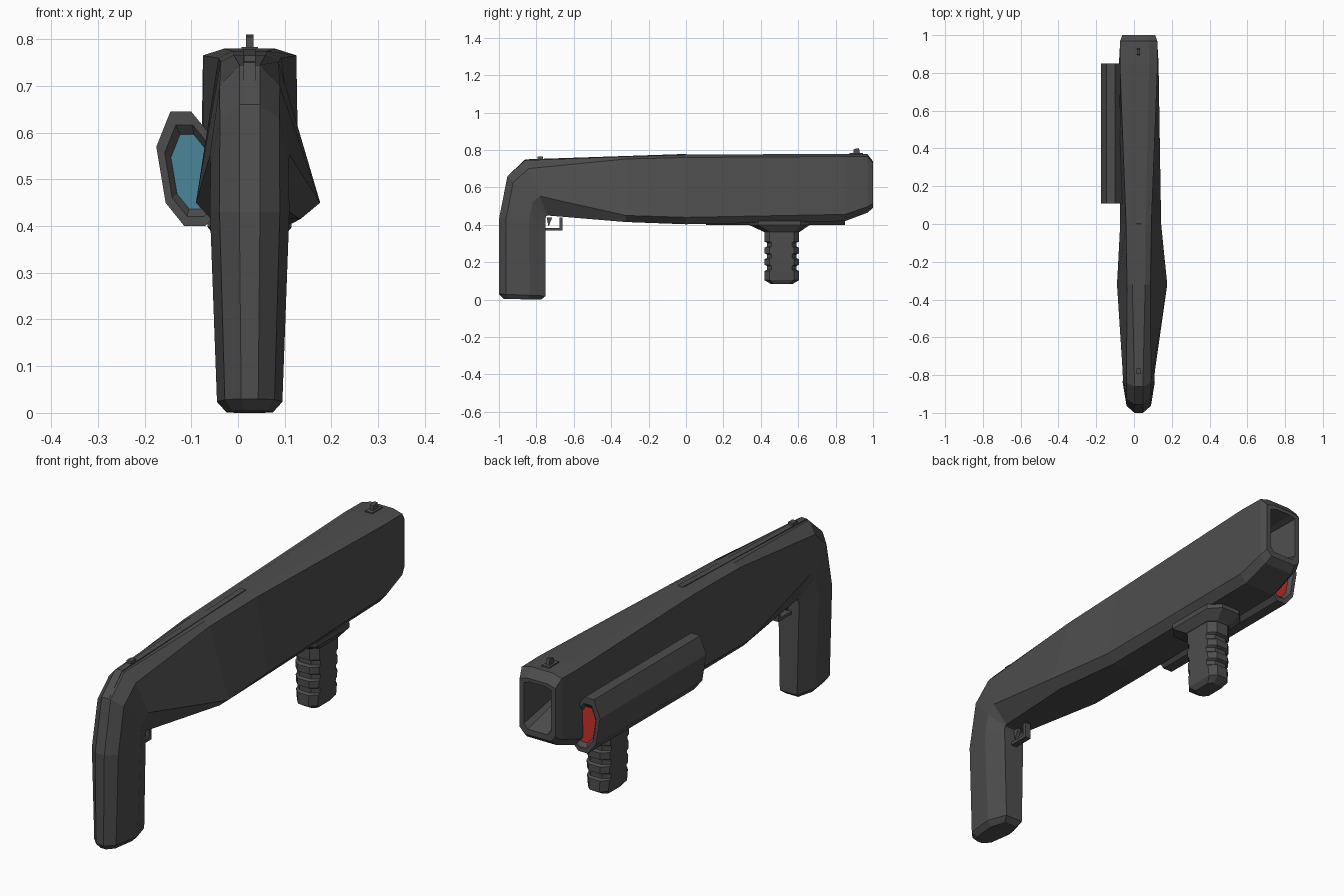
import bpy, bmesh
from mathutils import Vector

if "Cube" in bpy.data.objects:
    bpy.data.objects.remove(bpy.data.objects["Cube"])

X0 = 0.025  # centre plane of the main body


def material(name, rgb):
    m = bpy.data.materials.new(name)
    m.diffuse_color = (*rgb, 1)
    m.use_nodes = True
    m.node_tree.nodes["Principled BSDF"].inputs["Base Color"].default_value = m.diffuse_color
    return m


DARK = material("dark_grey", (0.075, 0.075, 0.075))
BLUE = material("blue_panel", (0.07, 0.24, 0.32))
RED = material("red_panel", (0.6, 0.03, 0.02))


def loft(name, rings, mats=(DARK,), caps=(0, 0)):
    """Skin equal-length rings into a closed flat-shaded solid."""
    bm = bmesh.new()
    vs = [[bm.verts.new(p) for p in r] for r in rings]
    n = len(rings[0])
    for a, b in zip(vs, vs[1:]):
        for i in range(n):
            j = (i + 1) % n
            bm.faces.new((a[i], a[j], b[j], b[i]))
    for ring, idx in ((vs[0][::-1], caps[0]), (vs[-1], caps[1])):
        bm.faces.new(ring).material_index = idx
    bmesh.ops.recalc_face_normals(bm, faces=bm.faces[:])
    me = bpy.data.meshes.new(name)
    bm.to_mesh(me)
    bm.free()
    for m in mats:
        me.materials.append(m)
    ob = bpy.data.objects.new(name, me)
    bpy.context.collection.objects.link(ob)


def section(outer, inner, fractions, left, right):
    """Eight-sided ring, half-widths given at fractions from outer to inner edge."""
    o, i = Vector((X0, *outer)), Vector((X0, *inner))
    side = [o.lerp(i, t) for t in fractions]
    return ([p + Vector((w, 0, 0)) for p, w in zip(side, right)]
            + [p - Vector((w, 0, 0)) for p, w in zip(side, left)][::-1])


def grip_section(yo, zo, yi, zi, w):
    widths = [w * k for k in (.26, .76, 1, .6)]
    return section((yo, zo), (yi, zi), (0, .15, .65, 1), widths, widths)


def body_section(y, top, bottom, shoulder, bulge):
    """Right side bulges further than the left around y = -0.32."""
    lean = .036 * max(0, 1 - abs(y + .32) / .75)
    left, right = ([shoulder * .55, shoulder, b, b * .72] for b in (bulge, bulge + lean))
    return section((y, top), (y, bottom), (0, .04, .9, 1), left, right)


def slab(name, yz, hw):
    """Side profile extruded symmetrically about the centre plane."""
    loft(name, [[(X0 + s * hw, y, z) for y, z in yz] for s in (-1, 1)])


def block(name, y0, y1, z0, z1, hw):
    slab(name, [(y0, z0), (y1, z0), (y1, z1), (y0, z1)], hw)


# Main body: one skin from rear grip, round the bend, to the muzzle recess
rear = [grip_section(*r) for r in (
    (-.975, .004, -.775, 0, .05),
    (-1, .03, -.75, .02, .07),
    (-1, .43, -.752, .43, .085),
    (-.955, .66, -.748, .447, .084),
    (-.86, .745, -.74, .45, .085))]
front = [body_section(*r) for r in (
    (-.32, .766, .415, .062, .115),
    (0, .775, .403, .067, .098),
    (.85, .78, .42, .1, .105),
    (.97, .778, .465, .098, .098),
    (1, .74, .49, .087, .087),
    (1, .725, .515, .066, .066),
    (.8, .71, .58, .048, .048))]
loft("body_and_rear_grip", rear + front)

# Thin raised rib along the top
top_line = [(-.955, .66), (-.86, .75), (0, .779)]
slab("top_rib", top_line + [(y + .02, z - .025) for y, z in top_line[::-1]], .013)

# Sights
block("front_sight_base", .875, .945, .77, .784, .018)
slab("front_sight", [(.895, .78), (.897, .805), (.925, .81), (.93, .78)], .008)
block("rear_sight", -.795, -.765, .745, .765, .012)

# Trigger and guard
block("trigger_guard_bottom", -.755, -.66, .37, .383, .014)
block("trigger_guard_front", -.675, -.66, .383, .44, .014)
slab("trigger", [(-.745, .44), (-.715, .44), (-.735, .39)], .008)


def grip_ring(z, length, hw, yc=.512):
    """Chamfered rectangle: ends narrower than the flat sides."""
    h = length / 2
    half = [(-h, hw / 2), (-h * .7, hw), (h * .7, hw), (h, hw / 2)]
    return ([(X0 + x, yc + y, z) for y, x in half]
            + [(X0 - x, yc + y, z) for y, x in half[::-1]])


# Foregrip mounting plate
loft("foregrip_mount", [grip_ring(.42, .32, .09, .5), grip_ring(.398, .32, .09, .5),
                        grip_ring(.362, .19, .062)])

# Foregrip with three finger grooves cut in the front and rear ends
rings = [grip_ring(.375, .184, .06)]
for k in range(3):
    for dz, groove in ((0, 0), (.006, .026), (.026, .026), (.032, 0)):
        z = .31 - k * .062 - dz
        rings.append(grip_ring(z, .184 - groove, .05 + z * .03))
rings += [grip_ring(.105, .186, .05), grip_ring(.083, .115, .035)]
loft("foregrip", rings)

# Side pod: faceted housing with a recessed coloured panel at each end
pod = [(-.145, .645), (-.1, .645), (-.055, .59), (-.05, .42),
       (-.07, .4), (-.115, .4), (-.155, .45), (-.175, .57)]
centre = Vector((-.085, .505))


def pod_ring(y, scale):
    pts = [centre.lerp(Vector(p), scale) for p in pod]
    return [(p.x, y, p.y) for p in pts]


steps = ((.017, .65), (0, .8), (0, 1))  # recess depth and scale
loft("side_pod", [pod_ring(.108 + d, s) for d, s in steps]
     + [pod_ring(.85 - d, s) for d, s in steps[::-1]],
     (DARK, BLUE, RED), (1, 2))
